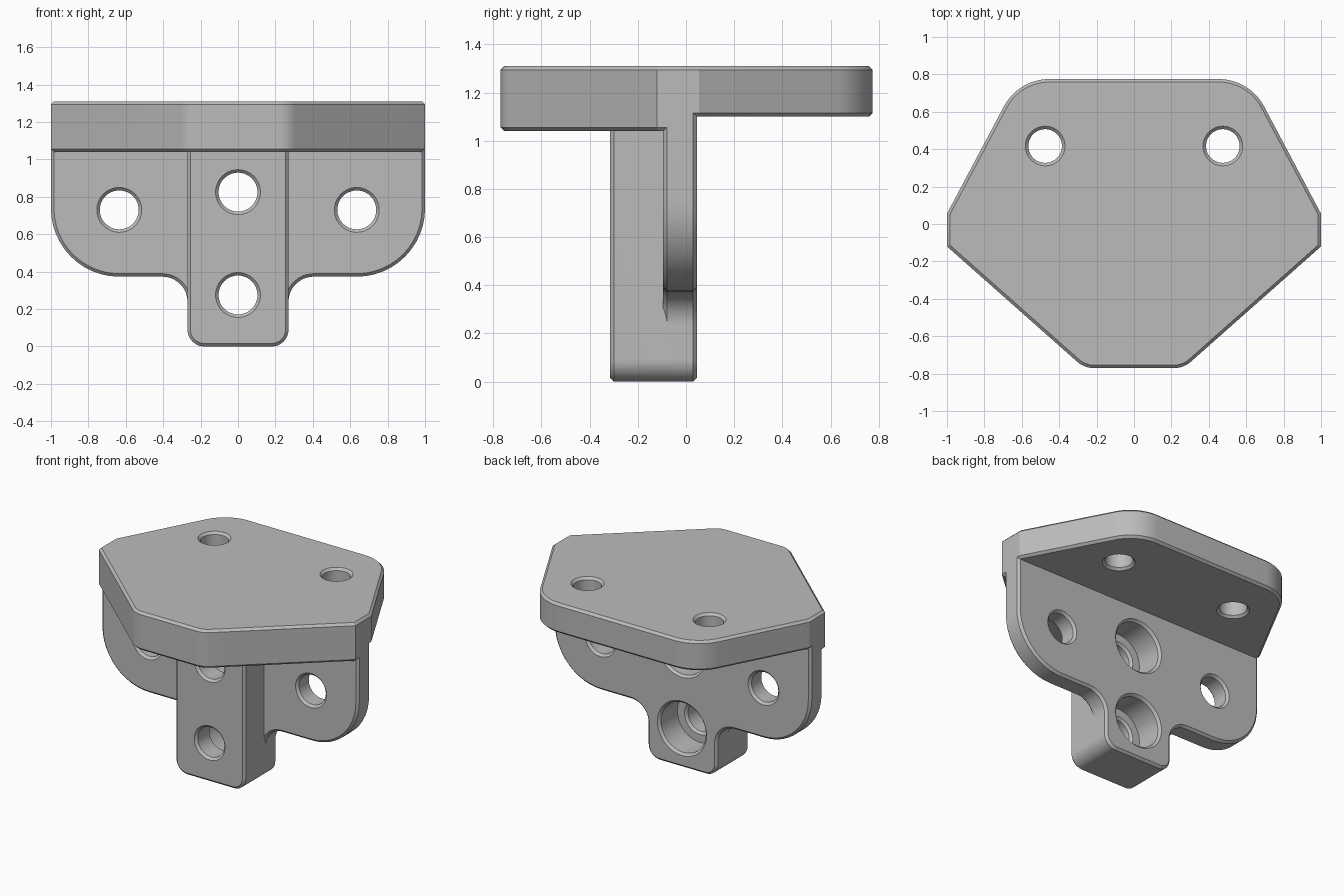
import bpy, bmesh, math
from mathutils import Vector, Matrix

cube = bpy.data.objects.get("Cube")
if cube:
    bpy.data.objects.remove(cube, do_unlink=True)

CHAMFER = 0.016
SEGMENTS = 12
# Profiles drawn in x-z are turned upright: local z runs along -y
UPRIGHT = Matrix.Rotation(math.pi / 2, 4, 'X')

grey = bpy.data.materials.new("plain grey")
grey.use_nodes = True
grey.diffuse_color = (0.5, 0.5, 0.5, 1)
grey.node_tree.nodes["Principled BSDF"].inputs["Base Color"].default_value = (0.5, 0.5, 0.5, 1)


def rounded(corners):
    """Mirror a half outline of (x, y, tangent length) and fillet its corners."""
    full = corners + [(-x, y, t) for x, y, t in reversed(corners)]
    points = []
    for i, (x, y, t) in enumerate(full):
        p = Vector((x, y))
        if t == 0:
            points.append(p)
            continue
        a = (Vector(full[i - 1][:2]) - p).normalized()
        b = (Vector(full[(i + 1) % len(full)][:2]) - p).normalized()
        half = a.angle(b) / 2
        centre = p + (a + b).normalized() * (t / math.cos(half))
        start, end = p + a * t - centre, p + b * t - centre
        sweep = start.angle_signed(end)
        for k in range(SEGMENTS + 1):
            points.append(centre + Matrix.Rotation(-sweep * k / SEGMENTS, 2) @ start)
    return points


def finish(name, bm, matrix):
    bmesh.ops.recalc_face_normals(bm, faces=bm.faces)
    bm.transform(matrix)
    mesh = bpy.data.meshes.new(name)
    bm.to_mesh(mesh)
    bm.free()
    mesh.materials.append(grey)
    obj = bpy.data.objects.new(name, mesh)
    bpy.context.collection.objects.link(obj)
    return obj


def slab(name, corners, low, high, matrix=Matrix()):
    """Extrude an outline and chamfer both rims."""
    bm = bmesh.new()
    base = bm.faces.new([bm.verts.new((p.x, p.y, low)) for p in rounded(corners)])
    made = bmesh.ops.extrude_face_region(bm, geom=[base], use_keep_orig=True)["geom"]
    top = [f for f in made if isinstance(f, bmesh.types.BMFace)][0]
    bmesh.ops.translate(bm, vec=(0, 0, high - low), verts=top.verts)
    bmesh.ops.recalc_face_normals(bm, faces=bm.faces)
    rims = list(base.edges) + list(top.edges)
    bmesh.ops.bevel(bm, geom=rims, offset=CHAMFER, offset_type='OFFSET',
                    segments=1, profile=0.5, affect='EDGES', clamp_overlap=False)
    return finish(name, bm, matrix)


def drill(name, steps, matrix):
    """Turned cutter from (height, radius) steps."""
    bm = bmesh.new()
    rings = []
    for h, r in steps:
        rings.append([bm.verts.new((r * math.cos(a), r * math.sin(a), h))
                      for a in (math.tau * k / 48 for k in range(48))])
    for lower, upper in zip(rings, rings[1:]):
        for k in range(48):
            n = (k + 1) % 48
            bm.faces.new((lower[k], lower[n], upper[n], upper[k]))
    bm.faces.new(rings[0])
    bm.faces.new(rings[-1])
    obj = finish(name, bm, matrix)
    obj.hide_render = True
    return obj


def combine(target, tool, operation):
    mod = target.modifiers.new(operation.lower(), 'BOOLEAN')
    mod.operation, mod.solver, mod.object = operation, 'EXACT', tool
    bpy.context.view_layer.objects.active = target
    bpy.ops.object.modifier_apply(modifier=mod.name)
    bpy.data.objects.remove(tool, do_unlink=True)


# Top plate, with a thicker front half
bracket = slab("mounting_bracket", [(0.618, 0.775, 0.165), (1, 0.055, 0), (1, -0.12, 0),
                                    (0.266, -0.77, 0.05)], 1.10, 1.31)
front_plate = slab("front_plate", [(1, -0.02, 0), (1, -0.12, 0), (0.266, -0.77, 0.05)],
                   1.04, 1.25)

# Upright wall with rounded ears, and the post in front of it
wall = slab("wall", [(1, 1.2, 0), (1, 0.373, 0.365), (0.27, 0.373, 0.135),
                     (0.27, 0, 0.09)], -0.045, 0.095, UPRIGHT)
post = slab("post", [(0.27, 1.15, 0), (0.27, 0, 0.09)], 0.02, 0.315, UPRIGHT)
for part in (front_plate, wall, post):
    combine(bracket, part, 'UNION')


def through(low, high, r):
    """Steps of a straight hole with both mouths chamfered."""
    c = CHAMFER
    return [(low - c, r + 2 * c), (low + c, r), (high - c, r), (high + c, r + 2 * c)]


# Counterbored holes in the post, bore open to the back
bore = [(-0.061, 0.207), (-0.029, 0.175), (0.155, 0.175), (0.155, 0.12),
        (0.171, 0.104), (0.299, 0.104), (0.331, 0.136)]
for z in (0.275, 0.825):
    combine(bracket, drill("post_bore", bore, Matrix.Translation((0, 0, z)) @ UPRIGHT),
            'DIFFERENCE')

# Plain holes in the ears and the top plate
for side in (-1, 1):
    ear = drill("ear_hole", through(-0.045, 0.095, 0.104),
                Matrix.Translation((side * 0.635, 0, 0.73)) @ UPRIGHT)
    combine(bracket, ear, 'DIFFERENCE')
    plate = drill("plate_hole", through(1.10, 1.31, 0.09),
                  Matrix.Translation((side * 0.475, 0.417, 0)))
    combine(bracket, plate, 'DIFFERENCE')

# Smooth arcs, crisp chamfers
bpy.ops.object.select_all(action='DESELECT')
bracket.select_set(True)
bpy.context.view_layer.objects.active = bracket
bpy.ops.object.shade_smooth_by_angle(angle=math.radians(25))
